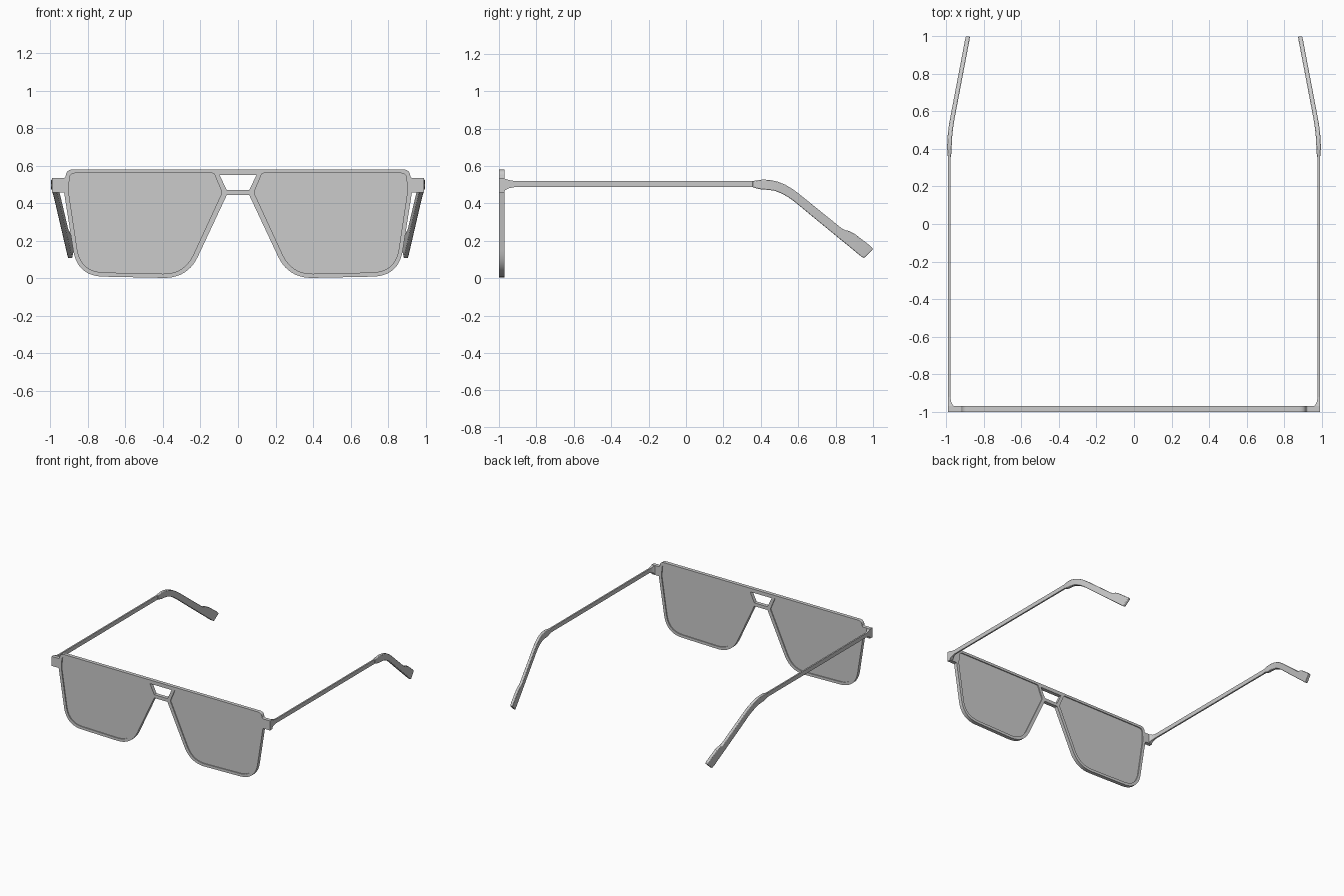
import bpy
from mathutils import Vector

if "Cube" in bpy.data.objects:
    bpy.data.objects.remove(bpy.data.objects["Cube"])


def rounded(points, steps=10):
    """Corner list (x, z, cut length) -> outline with curved corners."""
    out = []
    for i, (x, z, t) in enumerate(points):
        p = Vector((x, z))
        if t == 0:
            out.append(p)
            continue
        a, b = Vector(points[i - 1][:2]), Vector(points[(i + 1) % len(points)][:2])
        a = p + (a - p).normalized() * t
        b = p + (b - p).normalized() * t
        for k in range(steps + 1):
            s = k / steps
            out.append(a * (1 - s) ** 2 + p * 2 * s * (1 - s) + b * s ** 2)
    return out


def flip(points):
    return [(-x, z, t) for x, z, t in reversed(points)]


def smooth(ob):
    bpy.ops.object.select_all(action='DESELECT')
    ob.select_set(True)
    bpy.context.view_layer.objects.active = ob
    bpy.ops.object.shade_smooth_by_angle(angle=0.6)


def plate(name, loops, y0, y1):
    """Flat upright plate from outlines; inner outlines become holes."""
    cu = bpy.data.curves.new(name, 'CURVE')
    cu.dimensions = '2D'
    cu.fill_mode = 'BOTH'
    cu.extrude = (y1 - y0) / 2
    for loop in loops:
        pts = rounded(loop)
        sp = cu.splines.new('POLY')
        sp.points.add(len(pts) - 1)
        for q, p in zip(sp.points, pts):
            q.co = (p.x, p.y, 0, 1)
        sp.use_cyclic_u = True
    ob = bpy.data.objects.new(name, cu)
    bpy.context.collection.objects.link(ob)
    ob.rotation_euler.x = 1.5707963
    ob.location.y = (y0 + y1) / 2
    bpy.ops.object.select_all(action='DESELECT')
    ob.select_set(True)
    bpy.context.view_layer.objects.active = ob
    bpy.ops.object.convert(target='MESH')
    smooth(bpy.context.object)


def loft(name, sections, bevel=0):
    """Skin four-cornered sections and mirror the result across x."""
    verts = [v for s in sections for v in s]
    n = len(sections)
    faces = [(0, 1, 2, 3), tuple(4 * n - 1 - k for k in range(4))]
    for i in range(n - 1):
        for k in range(4):
            a, b = 4 * i + k, 4 * i + (k + 1) % 4
            faces.append((b, a, a + 4, b + 4))
    me = bpy.data.meshes.new(name)
    me.from_pydata(verts, [], faces)
    ob = bpy.data.objects.new(name, me)
    bpy.context.collection.objects.link(ob)
    smooth(ob)
    if bevel:
        m = ob.modifiers.new("Bevel", 'BEVEL')
        m.width, m.segments, m.limit_method = bevel, 2, 'ANGLE'
        m.angle_limit = 1.0
    ob.modifiers.new("Mirror", 'MIRROR')


def box_section(y, x0, x1, z0, z1):
    return [(x0, y, z0), (x1, y, z0), (x1, y, z1), (x0, y, z1)]


# Front frame with lens openings and the window above the bridge
half = [(0.06, 0.443, 0), (0.268, 0, 0.13), (0.856, 0.012, 0.14),
        (0.926, 0.457, 0), (0.99, 0.457, 0), (0.99, 0.535, 0),
        (0.918, 0.535, 0.012), (0.916, 0.58, 0.038)]
lens = [(0.085, 0.457, 0.01), (0.286, 0.022, 0.115), (0.838, 0.034, 0.125),
        (0.902, 0.46, 0.01), (0.896, 0.56, 0.03), (0.128, 0.56, 0.01)]
window = [(-0.098, 0.55, 0), (0.098, 0.55, 0), (0.06, 0.47, 0), (-0.06, 0.47, 0)]
plate("front_frame", [half + flip(half), lens, flip(lens), window], -1, -0.97)

# Lenses, recessed a little on both sides
plate("right_lens", [lens], -0.992, -0.978)
plate("left_lens", [flip(lens)], -0.992, -0.978)

# Hinge blocks tapering into the arms
loft("hinges", [box_section(-0.975, 0.955, 0.99, 0.46, 0.533),
                box_section(-0.965, 0.965, 0.99, 0.472, 0.531),
                box_section(-0.945, 0.974, 0.99, 0.481, 0.524),
                box_section(-0.92, 0.978, 0.99, 0.486, 0.52)])

# Straight arms
loft("arms", [box_section(-0.94, 0.978, 0.99, 0.486, 0.52),
              box_section(0.39, 0.978, 0.99, 0.486, 0.52)])


# Ear tips: side profile as top (y, z) and bottom (y, z), turned inward
def tip_x(y):
    d = y - 0.4
    return 0.983 - (0.19 * (d - 0.08) if d > 0.16 else 0.594 * max(d, 0) ** 2)


tip = [(0.355, 0.519, 0.355, 0.487, 0.016), (0.38, 0.523, 0.38, 0.479, 0.021),
       (0.41, 0.527, 0.405, 0.474, 0.024), (0.45, 0.525, 0.44, 0.472, 0.024),
       (0.49, 0.516, 0.475, 0.467, 0.024), (0.53, 0.5, 0.51, 0.453, 0.024),
       (0.57, 0.476, 0.545, 0.434, 0.024), (0.61, 0.446, 0.58, 0.409, 0.024),
       (0.72, 0.357, 0.69, 0.318, 0.024), (0.83, 0.268, 0.80, 0.228, 0.024),
       (0.85, 0.257, 0.825, 0.207, 0.024), (0.875, 0.251, 0.845, 0.191, 0.024),
       (0.90, 0.238, 0.865, 0.175, 0.024), (0.985, 0.173, 0.935, 0.117, 0.024),
       (1.0, 0.155, 0.951, 0.107, 0.022)]
sections = []
for yt, zt, yb, zb, w in tip:
    xt, xb = tip_x(yt), tip_x(yb)
    sections.append([(xb - w / 2, yb, zb), (xb + w / 2, yb, zb),
                     (xt + w / 2, yt, zt), (xt - w / 2, yt, zt)])
loft("ear_tips", sections, 0.004)
